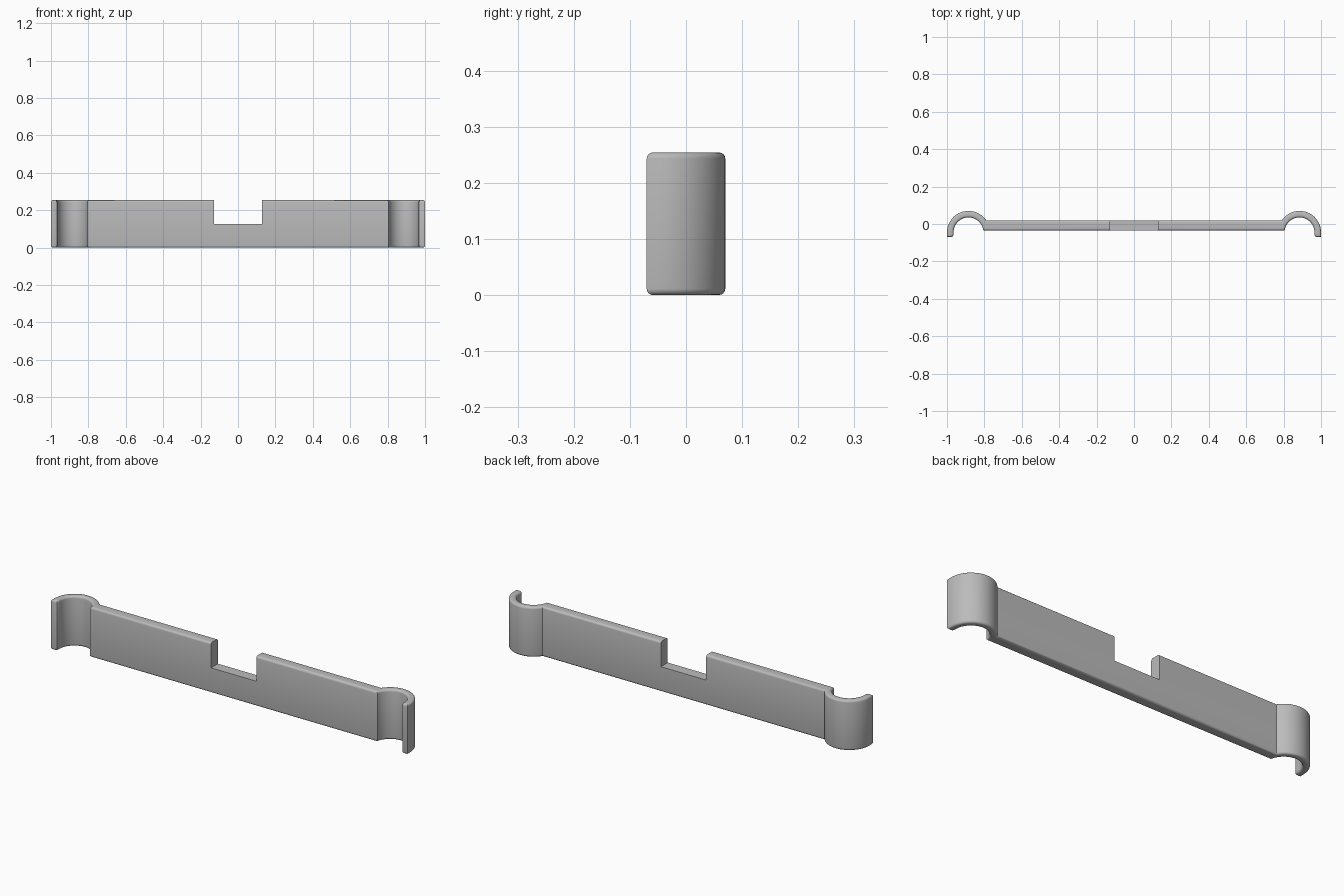
import bpy, bmesh, math

if "Cube" in bpy.data.objects:
    bpy.data.objects.remove(bpy.data.objects["Cube"], do_unlink=True)

HEIGHT = 0.254
CX, CY = 0.885, -0.045        # hook centre
R_OUT, R_IN = 0.115, 0.08
FRONT, BACK, TIP = -0.035, 0.02, -0.07
FILLET = 0.011

grey = bpy.data.materials.new("plain_grey")
grey.use_nodes = True
colour = (0.5, 0.5, 0.5, 1)
grey.diffuse_color = colour
grey.node_tree.nodes["Principled BSDF"].inputs["Base Color"].default_value = colour


def arc(radius, start, end, steps):
    angles = [start + (end - start) * i / steps for i in range(steps + 1)]
    return [(CX + radius * math.cos(a), CY + radius * math.sin(a)) for a in angles]


# Half outline: front corner, inside of hook, tip, outside of hook, back
half = arc(R_IN, math.pi - math.asin((FRONT - CY) / R_IN), 0, 24)
half += [(CX + R_IN, TIP + 0.012), (CX + R_IN + 0.004, TIP + 0.003),
         (CX + R_IN + 0.012, TIP), (CX + R_OUT, TIP)]
half += arc(R_OUT, 0, math.pi - math.asin((BACK - CY) / R_OUT), 28)
outline = half + [(-x, y) for x, y in reversed(half)]

# Bar with hooked ends, extruded upward and rounded at both caps
bm = bmesh.new()
base = bm.faces.new([bm.verts.new((x, y, 0)) for x, y in outline])
top = bmesh.ops.extrude_face_region(bm, geom=[base], use_keep_orig=True)["geom"]
bmesh.ops.translate(bm, verts=[g for g in top if isinstance(g, bmesh.types.BMVert)],
                    vec=(0, 0, HEIGHT))
bmesh.ops.recalc_face_normals(bm, faces=bm.faces)
rims = [e for e in bm.edges if abs(e.verts[0].co.z - e.verts[1].co.z) < 1e-5]
bmesh.ops.bevel(bm, geom=rims, offset=FILLET, segments=4, profile=0.5,
                affect='EDGES', clamp_overlap=False)
bmesh.ops.recalc_face_normals(bm, faces=bm.faces)
mesh = bpy.data.meshes.new("hooked_bar")
bm.to_mesh(mesh)
bm.free()
bar = bpy.data.objects.new("hooked_bar", mesh)
bpy.context.collection.objects.link(bar)
mesh.materials.append(grey)

# Square notch in the middle of the top edge
bpy.ops.mesh.primitive_cube_add(size=1, location=(0, 0, 0.227))
cutter = bpy.context.object
cutter.name = "notch_cutter"
cutter.scale = (0.254, 0.4, 0.2)
cutter.data.materials.append(grey)
cut = bar.modifiers.new("notch", 'BOOLEAN')
cut.operation = 'DIFFERENCE'
cut.solver = 'EXACT'
cut.object = cutter
bpy.context.view_layer.objects.active = bar
bpy.ops.object.select_all(action='DESELECT')
bar.select_set(True)
bpy.ops.object.modifier_apply(modifier=cut.name)
bpy.data.objects.remove(cutter, do_unlink=True)
bpy.ops.object.shade_smooth_by_angle(angle=math.radians(30))
